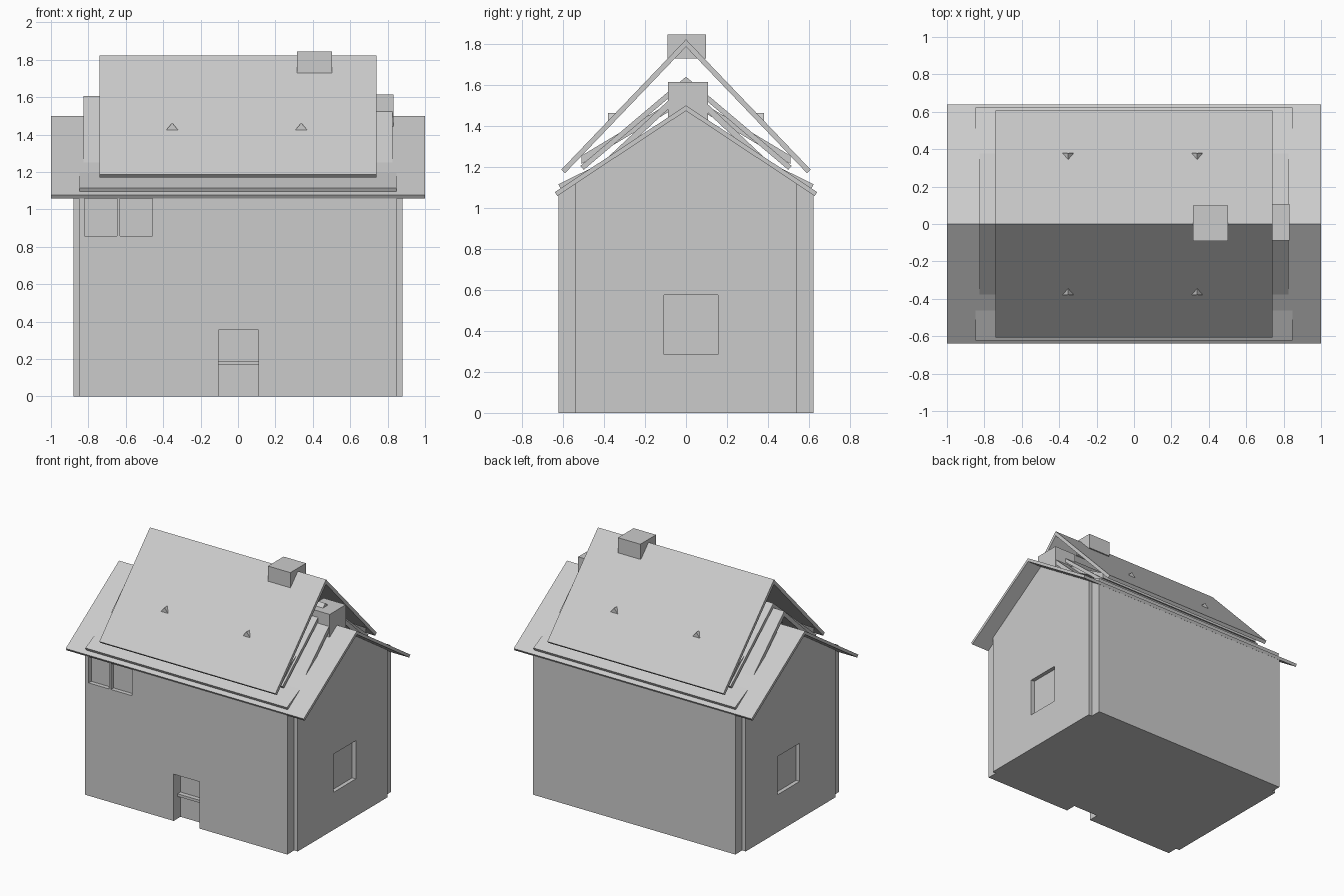
import bpy, math

if "Cube" in bpy.data.objects:
    bpy.data.objects.remove(bpy.data.objects["Cube"])


def prism(name, profile, x0, x1):
    """Extrude a (y, z) outline along x."""
    n = len(profile)
    verts = [(x, y, z) for x in (x0, x1) for y, z in profile]
    faces = [tuple(range(n))[::-1], tuple(range(n, 2 * n))]
    faces += [(i, (i + 1) % n, n + (i + 1) % n, n + i) for i in range(n)]
    me = bpy.data.meshes.new(name)
    me.from_pydata(verts, [], faces)
    ob = bpy.data.objects.new(name, me)
    bpy.context.collection.objects.link(ob)
    return ob


def box(name, x0, x1, y0, y1, z0, z1):
    return prism(name, [(y0, z0), (y1, z0), (y1, z1), (y0, z1)], x0, x1)


def roof(name, half_x, apex, y, z, t, square_end=True):
    """Two thin slabs meeting at the ridge; (y, z) is the upper eave edge."""
    length = math.hypot(y, apex - z)
    drop = t * length / y
    if square_end:
        ey, ez = y - t * (apex - z) / length, z - t * y / length
    else:
        ey, ez = y, z - drop
    return prism(name, [(-y, z), (-ey, ez), (0, apex - drop),
                        (ey, ez), (y, z), (0, apex)], -half_x, half_x)


def boolean(target, other, operation):
    m = target.modifiers.new(operation.title(), 'BOOLEAN')
    m.operation, m.object, m.solver = operation, other, 'EXACT'
    bpy.context.view_layer.objects.active = target
    bpy.ops.object.modifier_apply(modifier=m.name)
    bpy.data.objects.remove(other)


# Walls: two crossing gabled blocks leave notched corners
def wall_profile(y):
    top = 1.485 - 0.664 * y
    return [(-y, 0), (y, 0), (y, top), (0, 1.485), (-y, top)]


walls = prism("walls", wall_profile(0.54), -0.88, 0.88)
boolean(walls, prism("long_walls", wall_profile(0.622), -0.85, 0.85), 'UNION')

# Recesses for the door, upper front windows and gable windows
recesses = [
    (-0.105, 0.11, -0.7, -0.54, -0.1, 0.355),
    (-0.82, -0.648, -0.7, -0.59, 0.857, 1.058),
    (-0.632, -0.457, -0.7, -0.59, 0.857, 1.058),
    (0.85, 1.0, -0.108, 0.157, 0.285, 0.575),
    (-1.0, -0.85, -0.108, 0.157, 0.285, 0.575),
]
for r in recesses:
    boolean(walls, box("recess_cutter", *r), 'DIFFERENCE')
box("door_bar", -0.105, 0.11, -0.575, -0.53, 0.168, 0.188)

# Stacked roof layers
roof("main_roof", 1.0, 1.50, 0.64, 1.077, 0.022)
roof("eave_roof", 0.847, 1.425, 0.622, 1.115, 0.025)
roof("middle_roof", 0.826, 1.605, 0.51, 1.126, 0.03)
roof("inner_roof", 0.735, 1.64, 0.515, 1.205, 0.025)
roof("inner_board", 0.72, 1.56, 0.51, 1.255, 0.035, False)
roof("top_roof", 0.74, 1.822, 0.608, 1.187, 0.025)

# Chimneys
box("ridge_chimney", 0.315, 0.503, -0.09, 0.098, 1.73, 1.845)
box("gable_chimney", 0.645, 0.832, -0.088, 0.107, 1.40, 1.615)

# Small triangular roof vents on both slopes
for x in (-0.352, 0.338):
    for s in (-1, 1):
        me = bpy.data.meshes.new("roof_vent")
        me.from_pydata(
            [(x - 0.035, s * 0.38, 1.42), (x + 0.035, s * 0.38, 1.42),
             (x, s * 0.38, 1.462), (x, s * 0.335, 1.462)], [],
            [(0, 1, 2), (1, 3, 2), (3, 0, 2), (0, 3, 1)])
        if s > 0:
            me.flip_normals()
        bpy.context.collection.objects.link(bpy.data.objects.new("roof_vent", me))
